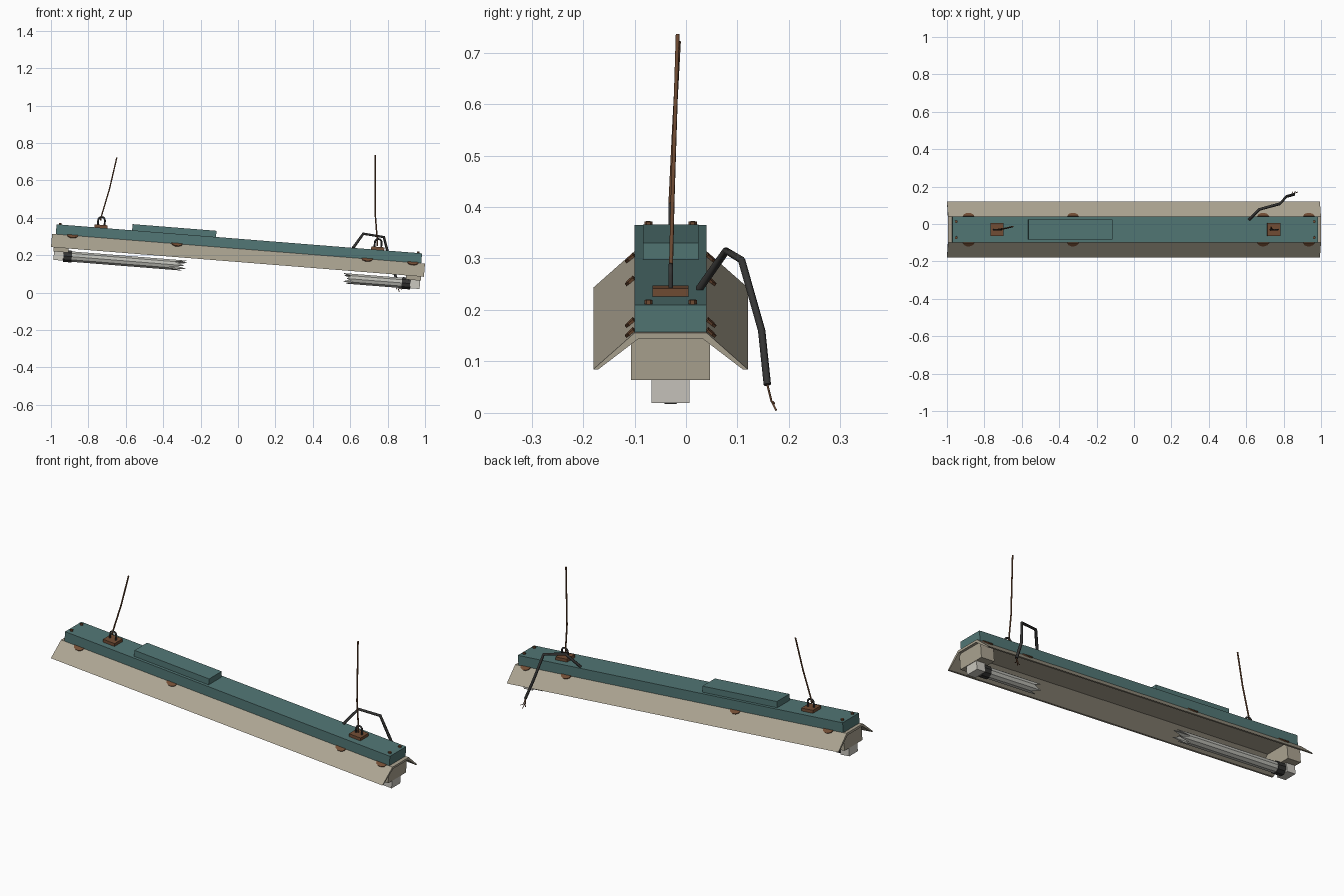
import bpy, bmesh, math, random
from mathutils import Matrix, Vector

random.seed(4)
cube = bpy.data.objects.get("Cube")
if cube:
    bpy.data.objects.remove(cube, do_unlink=True)


def material(name, rgb):
    m = bpy.data.materials.new(name)
    m.use_nodes = True
    color = (*rgb, 1)
    m.diffuse_color = color
    bsdf = next(n for n in m.node_tree.nodes if n.type == 'BSDF_PRINCIPLED')
    bsdf.inputs["Base Color"].default_value = color
    return m


TEAL = material("teal paint", (0.085, 0.185, 0.18))
BEIGE = material("aged beige", (0.41, 0.37, 0.285))
SOCKET = material("pale plastic", (0.60, 0.58, 0.53))
GLASS = material("dull glass", (0.50, 0.50, 0.46))
RUST = material("rust", (0.17, 0.075, 0.035))
BLACK = material("charcoal", (0.035, 0.035, 0.034))

# The whole fixture hangs at a slant
TILT = Matrix.Translation((0, -0.03, 0.2)) @ Matrix.Rotation(math.radians(4.55), 4, 'Y')


def finish(name, bm, mat, matrix=TILT):
    bmesh.ops.recalc_face_normals(bm, faces=bm.faces)
    mesh = bpy.data.meshes.new(name)
    bm.to_mesh(mesh)
    bm.free()
    mesh.transform(matrix)
    mesh.materials.append(mat)
    obj = bpy.data.objects.new(name, mesh)
    bpy.context.collection.objects.link(obj)
    return obj


def box(name, mat, x, y, z):
    """Box from (low, high) ranges."""
    bm = bmesh.new()
    bmesh.ops.create_cube(bm, size=1)
    for v in bm.verts:
        v.co = [lo + (c + 0.5) * (hi - lo) for c, (lo, hi) in zip(v.co, (x, y, z))]
    return finish(name, bm, mat)


def prism(name, mat, points, depth):
    """Polygon pushed out along a vector."""
    bm = bmesh.new()
    face = bm.faces.new([bm.verts.new(p) for p in points])
    out = bmesh.ops.extrude_face_region(bm, geom=[face], use_keep_orig=True)
    moved = [g for g in out["geom"] if isinstance(g, bmesh.types.BMVert)]
    bmesh.ops.translate(bm, verts=moved, vec=depth)
    return finish(name, bm, mat)


def cylinder(name, mat, radius, depth, matrix, sides=8):
    bm = bmesh.new()
    bmesh.ops.create_cone(bm, cap_ends=True, segments=sides, radius1=radius,
                          radius2=radius, depth=depth, matrix=matrix)
    return finish(name, bm, mat)


def rod(name, mat, points, radius, matrix=Matrix.Identity(4)):
    """Thin bent rod swept along points."""
    curve = bpy.data.curves.new(name, 'CURVE')
    curve.dimensions = '3D'
    curve.bevel_depth = radius
    curve.bevel_resolution = 1
    curve.use_fill_caps = True
    spline = curve.splines.new('POLY')
    spline.points.add(len(points) - 1)
    for p, co in zip(spline.points, points):
        p.co = (*co, 1)
    temp = bpy.data.objects.new(name + "_path", curve)
    bpy.context.collection.objects.link(temp)
    graph = bpy.context.evaluated_depsgraph_get()
    mesh = bpy.data.meshes.new_from_object(temp.evaluated_get(graph))
    bpy.data.objects.remove(temp, do_unlink=True)
    mesh.transform(matrix)
    mesh.materials.clear()
    mesh.materials.append(mat)
    obj = bpy.data.objects.new(name, mesh)
    bpy.context.collection.objects.link(obj)
    return obj


# Housing and ballast cover
box("housing", TEAL, (-0.98, 0.98), (-0.07, 0.07), (0.035, 0.088))
box("ballast_cover", TEAL, (-0.575, -0.125), (-0.054, 0.054), (0.085, 0.121))

# Flared reflector trough
half = [(0.07, 0.035), (0.15, -0.036), (0.14, -0.036), (0.063, 0.023)]
profile = half + [(-y, z) for y, z in reversed(half)]
prism("reflector", BEIGE, [(-1, y, z) for y, z in profile], (2, 0, 0))

# End blocks, sockets, caps, mounts and housing bolts
for side, end in ((-1, "right"), (1, "left")):
    def span(a, b):
        return sorted((side * a, side * b))

    box(end + "_end_block", BEIGE, span(0.905, 0.985), (-0.077, 0.077), (-0.058, 0.026))
    box(end + "_socket", SOCKET, span(0.93, 0.982), (-0.037, 0.037), (-0.103, -0.057))
    cylinder(end + "_tube_cap", BLACK, 0.033, 0.046,
             Matrix.Translation((side * 0.908, 0, -0.078)) @ Matrix.Rotation(math.pi / 2, 4, 'Y'), 10)
    mx = side * 0.742
    box(end + "_mount_plate", RUST, (mx - 0.035, mx + 0.035), (-0.035, 0.035), (0.086, 0.104))
    arch = [(mx + 0.018 * math.cos(a), 0, 0.128 + 0.018 * math.sin(a))
            for a in (i * math.pi / 6 for i in range(7))]
    rod(end + "_mount_loop", BLACK,
        [(mx + 0.018, 0, 0.1)] + arch + [(mx - 0.018, 0, 0.1)], 0.005, TILT)
    for y in (-0.043, 0.043):
        cylinder("housing_bolt", RUST, 0.008, 0.012,
                 Matrix.Translation((side * 0.96, y, 0.09)), 6)


# Broken tubes with jagged shards
def broken_tube(name, start, tip, depth, sides=10):
    bm = bmesh.new()
    rings = [[], []]
    for i in range(sides):
        a = 2 * math.pi * i / sides
        y, z = 0.029 * math.cos(a), 0.029 * math.sin(a) - 0.078
        cut = depth * (random.uniform(0, 0.35) if i % 2 else random.uniform(0.6, 1))
        end = tip - math.copysign(cut, tip - start)
        rings[0].append(bm.verts.new((start, y, z)))
        rings[1].append(bm.verts.new((end, y, z)))
    for i in range(sides):
        j = (i + 1) % sides
        bm.faces.new((rings[0][i], rings[0][j], rings[1][j], rings[1][i]))
    obj = finish(name, bm, GLASS)
    shell = obj.modifiers.new("glass_wall", 'SOLIDIFY')
    shell.thickness = 0.003
    return obj


broken_tube("long_broken_tube", -0.9, -0.265, 0.11)
broken_tube("short_broken_tube", 0.9, 0.57, 0.06)

# Rust patches along the upper edges of both flaps
for side in (-1, 1):
    slope = Vector((0, side * 0.08, -0.071)).normalized()
    normal = Vector((0, side * 0.071, 0.08)).normalized()
    for x in (-0.89, -0.33, 0.69, 0.935):
        base = Vector((x, side * 0.07, 0.035))
        outline = [base + Vector((0.03 * math.cos(a), 0, 0)) + slope * 0.022 * math.sin(a)
                   for a in (i * math.pi / 5 for i in range(6))]
        prism("rust_patch", RUST, outline, normal * 0.005)

# Hanging wires
rod("right_hanging_wire", RUST,
    [(-0.735, -0.03, 0.385), (-0.73, -0.03, 0.41), (-0.687, -0.023, 0.555), (-0.648, -0.014, 0.722)], 0.004)
rod("left_hanging_wire", RUST,
    [(0.745, -0.03, 0.25), (0.744, -0.029, 0.29), (0.734, -0.026, 0.416), (0.733, -0.016, 0.736)], 0.004)

# Torn power cable with bare strands
cable_end = Vector((0.855, 0.158, 0.055))
rod("power_cable", BLACK,
    [(0.616, 0.025, 0.24), (0.67, 0.078, 0.315), (0.78, 0.108, 0.297),
     (0.815, 0.147, 0.16), cable_end], 0.0075)
for dx in (-0.014, 0.002, 0.016):
    rod("bare_strand", RUST,
        [cable_end, cable_end + Vector((dx * 0.5, 0.008, -0.032)),
         cable_end + Vector((dx + 0.005, 0.018 - abs(dx) * 0.3, -0.052 + abs(dx)))], 0.002)
